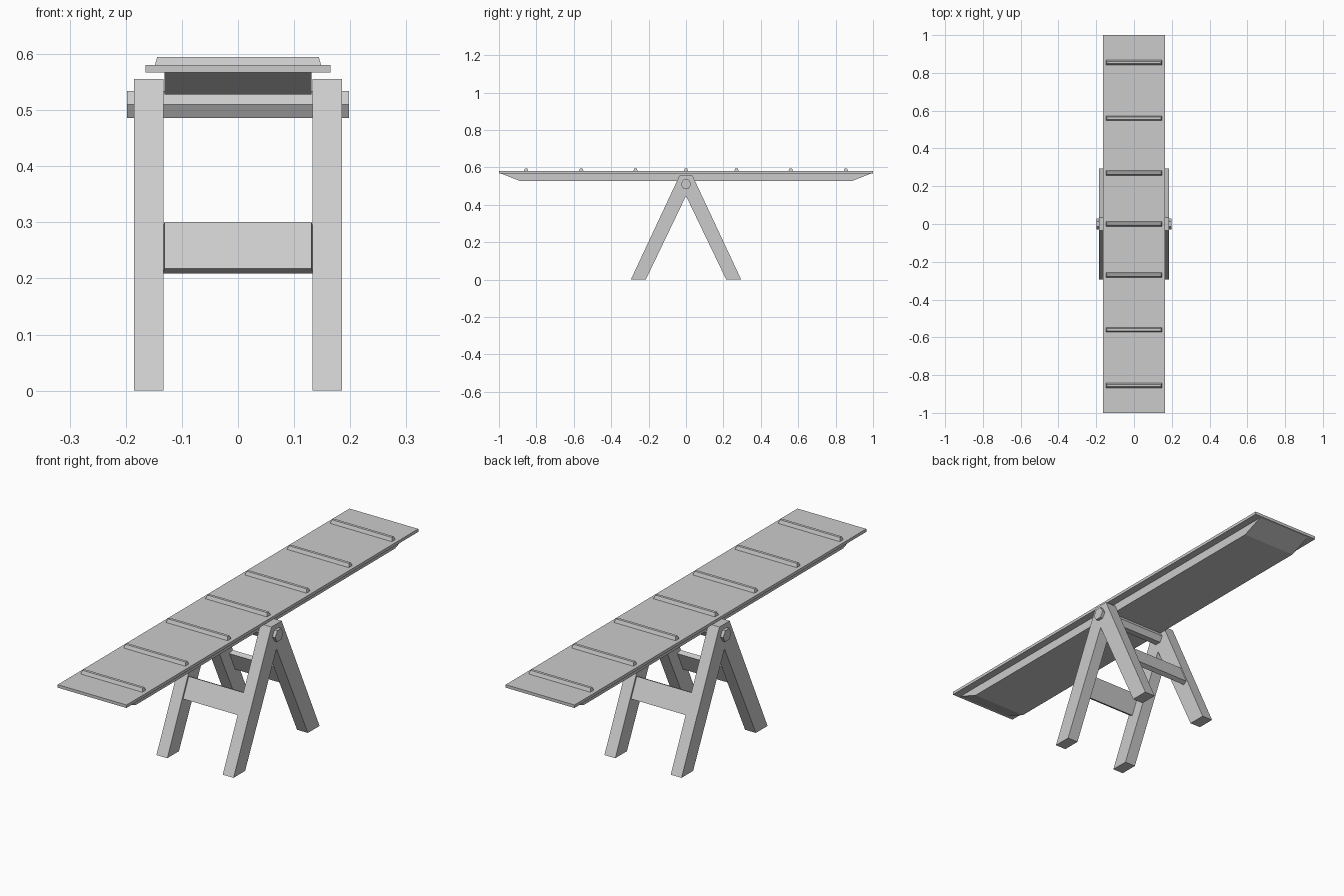
import bpy
import bmesh
from math import cos, sin, pi
from mathutils import Vector

cube = bpy.data.objects.get("Cube")
if cube:
    bpy.data.objects.remove(cube, do_unlink=True)

grey = bpy.data.materials.new("plain grey")
grey.use_nodes = True
grey.diffuse_color = (0.6, 0.6, 0.6, 1)
grey.node_tree.nodes["Principled BSDF"].inputs["Base Color"].default_value = (0.6, 0.6, 0.6, 1)


def prism(name, profile, x=0):
    """Sweep (y, z, half width) points sideways about the given x."""
    bm = bmesh.new()
    sides = [[bm.verts.new((x + s * w, y, z)) for y, z, w in profile] for s in (-1, 1)]
    for ring in sides:
        bm.faces.new(ring)
    left, right = sides
    n = len(profile)
    for i in range(n):
        j = (i + 1) % n
        bm.faces.new((left[i], left[j], right[j], right[i]))
    bmesh.ops.recalc_face_normals(bm, faces=bm.faces)
    mesh = bpy.data.meshes.new(name)
    bm.to_mesh(mesh)
    bm.free()
    mesh.materials.append(grey)
    obj = bpy.data.objects.new(name, mesh)
    bpy.context.collection.objects.link(obj)
    return obj


def flat(points, half_width):
    return [(y, z, half_width) for y, z in points]


# Walking plank and the stiffening beam beneath it, with sloped ends
plank_low, plank_top = 0.567, 0.58
prism("plank", flat([(-1, plank_low), (1, plank_low), (1, plank_top), (-1, plank_top)], 0.165))
prism("under_beam", flat([(-0.99, plank_low), (-0.89, 0.528), (0.89, 0.528), (0.99, plank_low)], 0.131))

# Foothold cleats with chamfered edges
for i, y in enumerate((-0.855, -0.56, -0.27, 0, 0.27, 0.56, 0.855)):
    prism(f"cleat_{i + 1}", [(y - 0.012, plank_top, 0.148), (y + 0.012, plank_top, 0.148),
                             (y + 0.006, 0.595, 0.144), (y - 0.006, 0.595, 0.144)])

# Splayed legs on each side, joined at the apex
half = [(0.035, 0.555), (0.295, 0), (0.215, 0)]
outline = half + [(0, 0.447)] + [(-y, z) for y, z in reversed(half)]
for side, x in (("left", 0.159), ("right", -0.159)):
    prism(f"{side}_leg_frame", flat(outline, 0.026), x)

# Hexagonal pivot axle
prism("pivot_axle", flat([(0.028 * cos(i * pi / 3), 0.51 + 0.028 * sin(i * pi / 3))
                          for i in range(6)], 0.198))

# Leaning cross boards between the legs, set just behind the outer faces
slope = 0.468
inward = Vector((1, -slope)).normalized()
for side, s in (("front", 1), ("back", -1)):
    low, high = (Vector((slope * z - 0.295, z)) + inward * 0.004 for z in (0.219, 0.302))
    board = [(low, 0.131), (high, 0.131), (high + inward * 0.021, 0.134), (low + inward * 0.021, 0.134)]
    prism(f"{side}_cross_board", [(s * p.x, p.y, w) for p, w in board])
